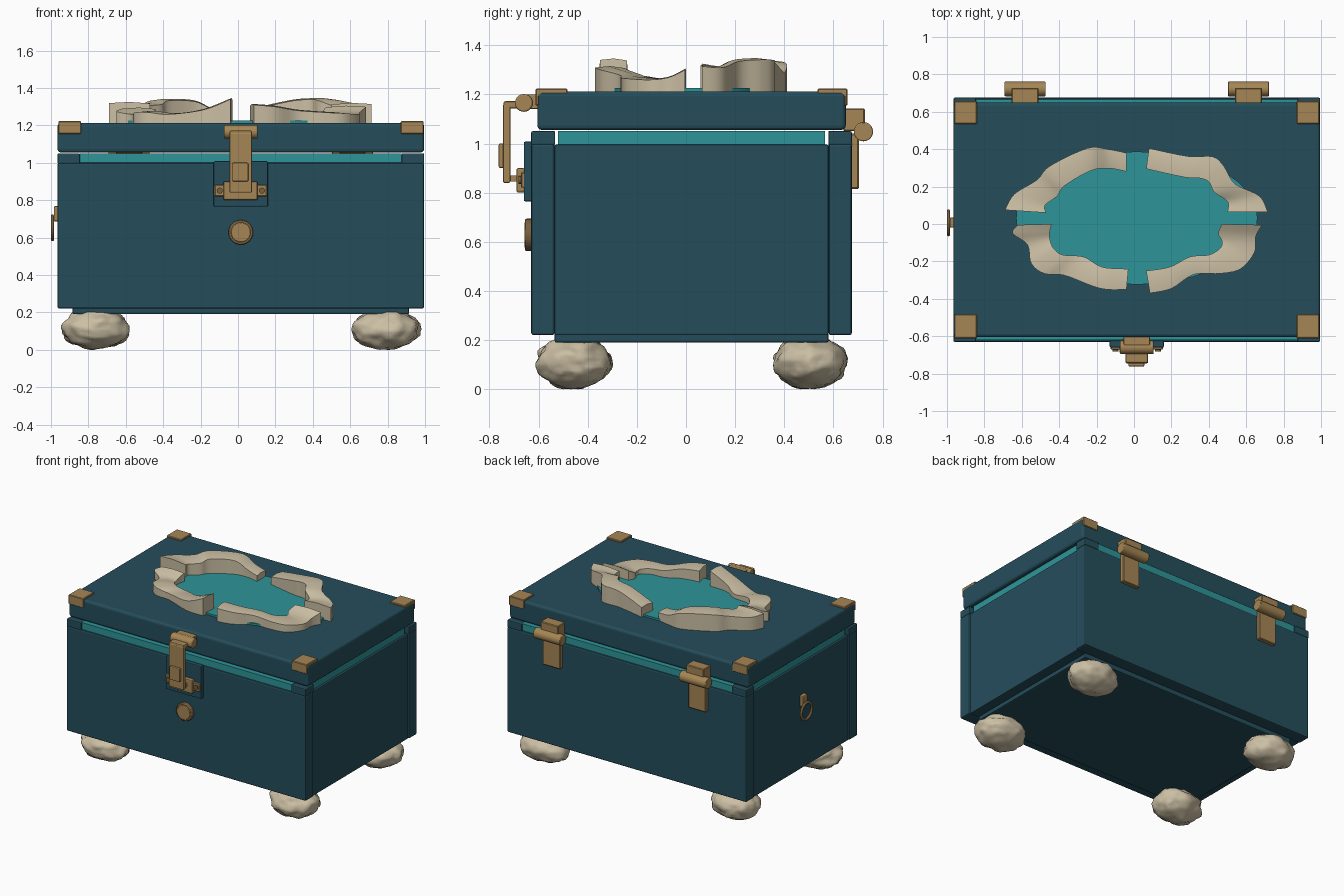
import bpy, bmesh, math
from mathutils import Vector, noise

if "Cube" in bpy.data.objects:
    bpy.data.objects.remove(bpy.data.objects["Cube"])


def material(name, rgb):
    m = bpy.data.materials.new(name)
    m.diffuse_color = (*rgb, 1)
    m.use_nodes = True
    m.node_tree.nodes["Principled BSDF"].inputs["Base Color"].default_value = m.diffuse_color
    return m


NAVY = material("deep blue paint", (0.018, 0.075, 0.105))
TEAL = material("teal lining", (0.027, 0.30, 0.32))
STONE = material("pale stone", (0.60, 0.52, 0.37))
BRASS = material("brass", (0.38, 0.24, 0.09))
DARK = material("aged brass", (0.19, 0.115, 0.045))
CX = 0.015  # centre line of the chest


def finish(bm, name, mat, smooth=None):
    bmesh.ops.recalc_face_normals(bm, faces=bm.faces)
    me = bpy.data.meshes.new(name)
    bm.to_mesh(me)
    bm.free()
    ob = bpy.data.objects.new(name, me)
    bpy.context.collection.objects.link(ob)
    me.materials.append(mat)
    if smooth:
        bpy.ops.object.select_all(action='DESELECT')
        ob.select_set(True)
        bpy.context.view_layer.objects.active = ob
        bpy.ops.object.shade_smooth_by_angle(angle=math.radians(smooth))
    return ob


def box(name, x, y, z, mat, bevel=0.0, segments=2):
    bm = bmesh.new()
    bmesh.ops.create_cube(bm, size=1)
    for v in bm.verts:
        for i, (a, b) in enumerate((x, y, z)):
            v.co[i] = a if v.co[i] < 0 else b
    ob = finish(bm, name, mat)
    if bevel:
        mod = ob.modifiers.new("edge", 'BEVEL')
        mod.width, mod.segments = bevel, segments
    return ob


def cylinder(name, centre, axis, radius, depth, mat, bevel=0.0, sides=32):
    bm = bmesh.new()
    bmesh.ops.create_cone(bm, cap_ends=True, segments=sides, radius1=radius,
                          radius2=radius, depth=depth)
    rot = Vector((0, 0, 1)).rotation_difference(Vector(axis)).to_matrix()
    for v in bm.verts:
        v.co = rot @ v.co + Vector(centre)
    ob = finish(bm, name, mat, 35)
    if bevel:
        mod = ob.modifiers.new("edge", 'BEVEL')
        mod.width, mod.segments, mod.limit_method = bevel, 2, 'ANGLE'
    return ob


# Chest body: floor and four wall panels
box("floor", (-0.885, 0.915), (-0.535, 0.58), (0.19, 0.25), NAVY, 0.008)
box("front_panel", (-0.965, 0.995), (-0.63, -0.535), (0.22, 1.0), NAVY, 0.01)
box("back_panel", (-0.965, 0.995), (0.58, 0.675), (0.22, 1.0), NAVY, 0.01)
for side in (-1, 1):
    xs = sorted((CX + side * 0.89, CX + side * 0.972))
    box("side_panel", xs, (-0.535, 0.58), (0.22, 0.995), NAVY, 0.006)
    box("side_lining", sorted((CX + side * 0.88, CX + side * 0.955)),
        (-0.52, 0.565), (0.97, 1.05), TEAL)
    # Rim corner blocks
    for y in ((-0.63, -0.532), (0.58, 0.675)):
        box("rim_corner", sorted((CX + side * 0.86, CX + side * 0.98)), y,
            (0.995, 1.05), NAVY, 0.006)
for name, y in (("front_lining", (-0.62, -0.535)), ("back_lining", (0.58, 0.665))):
    box(name, (-0.845, 0.875), y, (0.98, 1.05), TEAL)

# Lid with brass corner brackets
box("lid", (-0.965, 0.995), (-0.605, 0.65), (1.055, 1.212), NAVY, 0.018, 3)
for side in (-1, 1):
    xs = sorted((CX + side * 0.855, CX + side * 0.976))
    for y, edge in (((-0.612, -0.483), (-0.612, -0.6)), ((0.535, 0.657), (0.645, 0.657))):
        box("corner_top", xs, y, (1.19, 1.223), BRASS, 0.004, 1)
        box("corner_flap", xs, edge, (1.155, 1.222), BRASS, 0.003, 1)

# Oval pool on the lid
pool = cylinder("pool", (CX, 0.032, 1.215), (0, 0, 1), 1, 0.022, TEAL, sides=64)
for v in pool.data.vertices:
    v.co.x = CX + (v.co.x - CX) * 0.645
    v.co.y = 0.032 + (v.co.y - 0.032) * 0.355


def spline(pts, steps):
    out = []
    for i in range(len(pts) - 1):
        p = [Vector(pts[min(max(j, 0), len(pts) - 1)]) for j in range(i - 1, i + 3)]
        for s in range(steps):
            t = s / steps
            out.append(0.5 * (2 * p[1] + (p[2] - p[0]) * t
                              + (2 * p[0] - 5 * p[1] + 4 * p[2] - p[3]) * t * t
                              + (3 * p[1] - p[0] - 3 * p[2] + p[3]) * t ** 3))
    return out + [Vector(pts[-1])]


def rim_stone(name, outer, inner, heights, base=1.212):
    """Stone border piece swept between an outer and an inner plan curve."""
    rows = zip(spline(outer, 5), spline(inner, 5), spline([(h, 0) for h in heights], 5))
    bm, rings = bmesh.new(), []
    for o, i, h in rows:
        m = (o + i) / 2
        rings.append([bm.verts.new(c) for c in (
            (*o, base), (*o, h.x - 0.006), (*m, h.x), (*i, h.x - 0.008), (*i, base))])
    for a, b in zip(rings, rings[1:]):
        for k in range(5):
            bm.faces.new((a[k], a[(k + 1) % 5], b[(k + 1) % 5], b[k]))
    bm.faces.new(rings[0])
    bm.faces.new(rings[-1])
    finish(bm, name, STONE, 30)


# Border stones, each given as outer curve, inner curve and top heights
rim_stone("rim_stone_back_left",
          [(-.69, .075), (-.64, .16), (-.52, .235), (-.45, .31), (-.25, .405), (-.14, .40), (-.04, .38)],
          [(-.47, .06), (-.475, .10), (-.41, .15), (-.37, .205), (-.23, .285), (-.13, .297), (-.04, .28)],
          [1.325, 1.315, 1.32, 1.34, 1.335, 1.29, 1.275])
rim_stone("rim_stone_back_right",
          [(.715, .065), (.67, .15), (.54, .215), (.48, .31), (.42, .36), (.29, .362), (.08, .405)],
          [(.50, .065), (.50, .12), (.43, .17), (.40, .225), (.35, .245), (.27, .25), (.065, .295)],
          [1.32, 1.315, 1.34, 1.347, 1.345, 1.335, 1.29])
rim_stone("rim_stone_front_left",
          [(-.62, -.005), (-.65, -.05), (-.57, -.11), (-.55, -.21), (-.48, -.265), (-.37, -.275), (-.18, -.345), (-.04, -.35)],
          [(-.44, 0), (-.45, -.04), (-.45, -.08), (-.43, -.13), (-.38, -.165), (-.27, -.175), (-.17, -.23), (-.03, -.24)],
          [1.295, 1.28, 1.265, 1.275, 1.275, 1.265, 1.29, 1.346])
rim_stone("rim_stone_front_right",
          [(.685, -.005), (.65, -.07), (.645, -.15), (.57, -.24), (.46, -.265), (.32, -.27), (.2, -.345), (.085, -.37)],
          [(.47, 0), (.45, -.05), (.47, -.09), (.46, -.13), (.40, -.165), (.3, -.175), (.19, -.23), (.065, -.25)],
          [1.305, 1.275, 1.265, 1.27, 1.275, 1.285, 1.305, 1.315])

# Rough stone feet
for sx in (-1, 1):
    for y in (-0.457, 0.505):
        bm = bmesh.new()
        bmesh.ops.create_icosphere(bm, subdivisions=4, radius=1)
        seed = Vector((sx * 3.1, y * 7, 1.7))
        for v in bm.verts:
            n = v.co.normalized()
            r = 1 + 0.11 * noise.noise(n * 1.9 + seed) + 0.07 * noise.noise(n * 4 + seed)
            v.co = Vector((CX + sx * 0.775, y, 0.107)) + Vector((n.x * .179, n.y * .149, n.z * .106)) * r
        low = min(v.co.z for v in bm.verts)
        for v in bm.verts:
            v.co.z -= low
        finish(bm, "stone_foot", STONE, 60)

# Front clasp: backing plate, catch, swinging strap and pivot
box("clasp_plate", (-0.13, 0.16), (-0.66, -0.625), (0.765, 1.008), NAVY, 0.006)
box("catch_base", (-0.125, 0.155), (-0.672, -0.655), (0.82, 0.882), BRASS, 0.004, 1)
box("catch_block", (-0.078, 0.105), (-0.69, -0.655), (0.8, 0.9), BRASS, 0.008)
for side in (-1, 1):
    cylinder("catch_rivet", (CX + side * 0.113, -0.675, 0.851), (0, 1, 0), 0.016, 0.012, DARK, sides=16)
box("catch_tongue", (-0.035, 0.065), (-0.72, -0.685), (0.845, 0.87), BRASS)
box("strap", (-0.045, 0.075), (-0.745, -0.715), (0.84, 1.16), BRASS, 0.006)
box("strap_arm", (-0.045, 0.075), (-0.743, -0.65), (1.142, 1.172), BRASS, 0.008)
box("strap_tab", (-0.03, 0.055), (-0.762, -0.74), (0.9, 1.0), BRASS, 0.006)
cylinder("clasp_pivot", (CX, -0.66, 1.165), (1, 0, 0), 0.036, 0.18, BRASS, 0.006)
box("pivot_mount", (-0.055, 0.085), (-0.65, -0.6), (1.14, 1.2), BRASS, 0.005)

# Round boss below the clasp
cylinder("boss_ring", (CX, -0.64, 0.628), (0, 1, 0), 0.066, 0.03, DARK, 0.006)
cylinder("boss_face", (CX, -0.643, 0.628), (0, 1, 0), 0.052, 0.03, BRASS, 0.003)

# Rear hinges
for sx in (-1, 1):
    x = CX + sx * 0.597
    box("hinge_block", (x - 0.072, x + 0.072), (0.64, 0.728), (1.05, 1.143), BRASS, 0.005, 1)
    cylinder("hinge_barrel", (x, 0.722, 1.048), (1, 0, 0), 0.039, 0.22, BRASS, 0.004)
    box("hinge_leaf", (x - 0.072, x + 0.072), (0.67, 0.703), (0.815, 1.04), BRASS, 0.005, 1)

# Pull ring on the left side
box("ring_mount", (-0.985, -0.95), (-0.02, 0.035), (0.685, 0.768), BRASS, 0.008)
bm = bmesh.new()
grid = []
for i in range(32):
    a = math.tau * i / 32
    grid.append([])
    for j in range(10):
        b = math.tau * j / 10
        r = 0.061 + 0.011 * math.cos(b)
        grid[i].append(bm.verts.new((-0.992 + 0.009 * math.sin(b), 0.006 + r * math.cos(a),
                                     0.652 + r * math.sin(a))))
for i in range(32):
    for j in range(10):
        k, m = (i + 1) % 32, (j + 1) % 10
        bm.faces.new((grid[i][j], grid[k][j], grid[k][m], grid[i][m]))
finish(bm, "pull_ring", DARK, 60)
